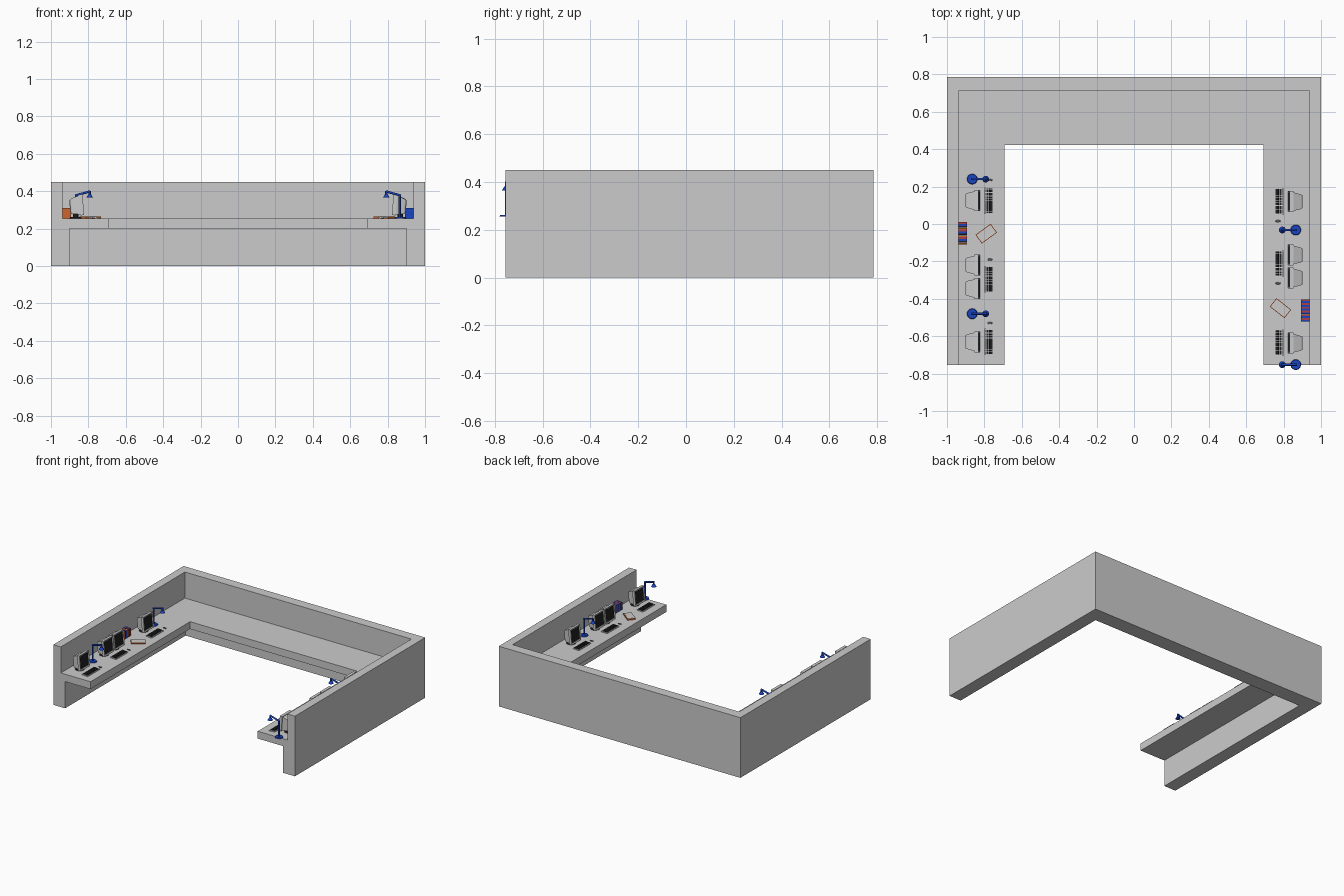
import bpy, bmesh, math
from mathutils import Matrix, Vector

if "Cube" in bpy.data.objects:
    bpy.data.objects.remove(bpy.data.objects["Cube"])

DESK_Z = 0.255
mats = {}


def colour(obj, name, rgb):
    if name not in mats:
        mats[name] = bpy.data.materials.new(name)
        mats[name].diffuse_color = (*rgb, 1)
    obj.data.materials.append(mats[name])


BLACK = ("black", (0.015, 0.015, 0.015))
BLUE = ("blue", (0.01, 0.06, 0.55))
ORANGE = ("orange", (0.6, 0.13, 0.03))
RED = ("red", (0.4, 0.05, 0.06))


def finish(name, bm, frame=Matrix(), col=None):
    bmesh.ops.recalc_face_normals(bm, faces=bm.faces)
    mesh = bpy.data.meshes.new(name)
    bm.to_mesh(mesh)
    bm.free()
    obj = bpy.data.objects.new(name, mesh)
    bpy.context.collection.objects.link(obj)
    obj.matrix_world = frame
    if col:
        colour(obj, *col)
    return obj


def add_box(bm, lo, hi):
    lo, hi = Vector(lo), Vector(hi)
    m = Matrix.Translation((lo + hi) / 2) @ Matrix.Diagonal((*(hi - lo), 1))
    return bmesh.ops.create_cube(bm, size=1, matrix=m)["verts"]


def box(name, lo, hi, frame, col=None):
    bm = bmesh.new()
    add_box(bm, lo, hi)
    return finish(name, bm, frame, col)


def add_rod(bm, a, b, r1, r2=None, segs=16):
    a, b = Vector(a), Vector(b)
    d = b - a
    m = Matrix.Translation((a + b) / 2) @ d.to_track_quat('Z', 'Y').to_matrix().to_4x4()
    bmesh.ops.create_cone(bm, cap_ends=True, segments=segs, radius1=r1,
                          radius2=r1 if r2 is None else r2, depth=d.length, matrix=m)


# U-shaped counter: one wall-and-desk profile swept round the two back corners
def counter():
    profile = [(0, 0), (0, 0.45), (0.0625, 0.45), (0.0625, DESK_Z),
               (0.308, DESK_Z), (0.308, 0.2), (0.098, 0.2), (0.098, 0)]
    bm = bmesh.new()
    rings = []
    for sx, back in ((-1, 0), (-1, 1), (1, 1), (1, 0)):
        rings.append([bm.verts.new((sx * (1 - d), 0.785 - 1.18 * d if back else -0.755, z))
                      for d, z in profile])
    n = len(profile)
    for a, b in zip(rings, rings[1:]):
        for i in range(n):
            bm.faces.new((a[i], a[(i + 1) % n], b[(i + 1) % n], b[i]))
    bm.faces.new(rings[0])
    bm.faces.new(rings[-1])
    finish("counter", bm)


# Local prop frame: origin on the desk at the outer face, +x points inward
def place(side, y):
    return Matrix.Translation((side, y, DESK_Z)) @ Matrix.Rotation(0 if side < 0 else math.pi, 4, 'Z')


def monitor(f):
    bm = bmesh.new()
    add_rod(bm, (0.132, 0, 0), (0.132, 0, 0.008), 0.032, 0.028, 20)
    add_rod(bm, (0.132, 0, 0.008), (0.132, 0, 0.03), 0.014)
    finish("monitor_stand", bm, f, BLACK)
    tilt = f @ Matrix.Translation((0.15, 0, 0.015)) @ Matrix.Rotation(math.radians(-5), 4, 'Y')
    # bezel with a recessed screen opening
    bm = bmesh.new()
    add_box(bm, (0.008, -0.056, 0), (0.028, 0.056, 0.112))
    front = max(bm.faces, key=lambda q: q.calc_center_median().x)
    bmesh.ops.inset_region(bm, faces=[front], thickness=0.01)
    bmesh.ops.translate(bm, verts=front.verts, vec=(-0.005, 0, 0))
    finish("monitor_bezel", bm, tilt)
    box("screen", (0.022, -0.045, 0.011), (0.0245, 0.045, 0.101), tilt, BLACK)
    # tapered tube housing
    bm = bmesh.new()
    for v in add_box(bm, (-0.045, -0.05, 0.005), (0.008, 0.05, 0.107)):
        if v.co.x < 0:
            v.co.y *= 0.76
            v.co.z = 0.012 if v.co.z < 0.05 else 0.09
    edges = [e for e in bm.edges if all(v.co.x < 0 for v in e.verts)]
    bmesh.ops.bevel(bm, geom=edges, offset=0.01, segments=2, affect='EDGES', profile=0.5)
    finish("monitor_housing", bm, tilt)


def keyboard(f):
    f = f @ Matrix.Translation((0.224, 0, 0.004)) @ Matrix.Rotation(math.radians(4), 4, 'Y')
    box("keyboard_base", (-0.024, -0.071, -0.003), (0.024, 0.071, 0.003), f)
    bm = bmesh.new()
    cols = [-0.066 + 0.0066 * i for i in range(13)] + [0.0225 + 0.0066 * i for i in range(3)] \
        + [0.045 + 0.0066 * i for i in range(3)]
    for r in range(5):
        for y in cols:
            x = -0.019 + r * 0.0078
            add_box(bm, (x, y, 0.002), (x + 0.0068, y + 0.0058, 0.0055))
    finish("keys", bm, f, BLACK)


def mouse(f):
    bm = bmesh.new()
    m = Matrix.Translation((0.23, 0, 0.003)) @ Matrix.Diagonal((0.014, 0.006, 0.005, 1))
    bmesh.ops.create_uvsphere(bm, u_segments=12, v_segments=8, radius=1, matrix=m)
    for v in bm.verts:
        v.co.z = max(v.co.z, 0)
    finish("mouse", bm, f, ("dark_grey", (0.15, 0.15, 0.15)))


def lamp(f):
    bm = bmesh.new()
    add_rod(bm, (0.135, 0, 0), (0.135, 0, 0.008), 0.028, 0.025, 24)
    add_rod(bm, (0.135, 0, 0.006), (0.135, 0, 0.124), 0.006)
    add_rod(bm, (0.130, 0, 0.122), (0.210, 0, 0.144), 0.006)
    add_rod(bm, (0.207, 0, 0.145), (0.207, 0, 0.125), 0.006)
    add_rod(bm, (0.207, 0, 0.110), (0.207, 0, 0.127), 0.018, 0.008, 20)
    obj = finish("desk_lamp", bm, f, BLUE)
    obj.select_set(True)
    bpy.context.view_layer.objects.active = obj
    bpy.ops.object.shade_smooth_by_angle(angle=math.radians(35))
    obj.select_set(False)


def book_row(f, palette):
    for i in range(12):
        y = -0.06 + i * 0.01
        box("book", (0.063, y, 0), (0.108, y + 0.0095, 0.055), f, palette[i % len(palette)])


# Book lying flat: coloured cover rim round pale pages
def flat_book(x, y, angle):
    f = Matrix.Translation((x, y, DESK_Z)) @ Matrix.Rotation(math.radians(angle), 4, 'Z')
    box("flat_book_cover", (-0.05, -0.029, 0), (0.05, 0.029, 0.009), f, ORANGE)
    box("flat_book_pages", (-0.046, -0.025, 0.002), (0.046, 0.025, 0.0105), f)


counter()
layout = {
    -1: dict(monitors=(0.125, -0.22, -0.345, -0.63), keyboards=(0.125, -0.295, -0.63),
             mice=(0.235, -0.19, -0.53), lamps=(0.24, -0.48)),
    1: dict(monitors=(0.12, -0.165, -0.288, -0.637), keyboards=(0.12, -0.212, -0.635),
            mice=(0.015, -0.317, -0.57), lamps=(-0.032, -0.752)),
}
for side, items in layout.items():
    for kind, build in (("monitors", monitor), ("keyboards", keyboard),
                        ("mice", mouse), ("lamps", lamp)):
        for y in items[kind]:
            build(place(side, y))
book_row(place(-1, -0.05), [ORANGE, BLACK, BLUE, RED])
book_row(place(1, -0.463), [RED, BLUE])
flat_book(-0.79, -0.052, 36)
flat_book(0.783, -0.45, -38)

for m in bpy.data.materials:
    if m.users and not m.is_grease_pencil:
        m.use_nodes = True
        m.node_tree.nodes["Principled BSDF"].inputs["Base Color"].default_value = m.diffuse_color
